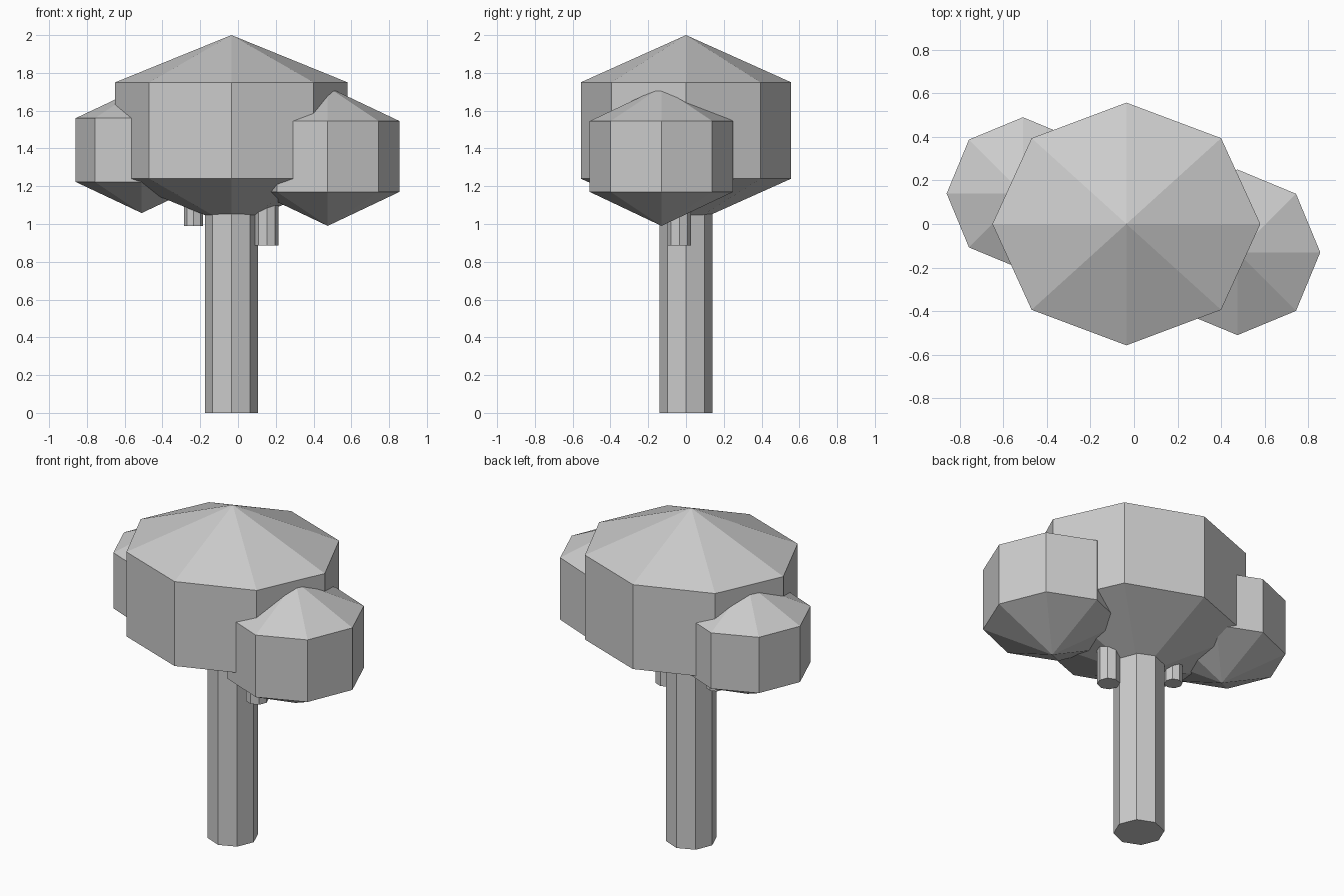
import bpy
import bmesh
from math import cos, sin, tau

SIDES = 8

default_cube = bpy.data.objects.get("Cube")
if default_cube:
    bpy.data.objects.remove(default_cube, do_unlink=True)

# Single plain grey material
grey = bpy.data.materials.new("plain grey")
grey.use_nodes = True
colour = (0.6, 0.6, 0.6, 1)
grey.diffuse_color = colour
grey.node_tree.nodes["Principled BSDF"].inputs["Base Color"].default_value = colour


def prism(name, centre, radii, bottom, top, point=0):
    """Eight-sided prism, closed by flat caps or by pyramids of height point."""
    bm = bmesh.new()
    x, y = centre
    rx, ry = radii
    angles = [tau * i / SIDES for i in range(SIDES)]
    lower, upper = ([bm.verts.new((x + rx * cos(a), y + ry * sin(a), z)) for a in angles]
                    for z in (bottom, top))
    for i in range(SIDES):
        j = (i + 1) % SIDES
        bm.faces.new((lower[i], lower[j], upper[j], upper[i]))
    for ring, z in ((lower, bottom - point), (upper, top + point)):
        if point:
            apex = bm.verts.new((x, y, z))
            for i in range(SIDES):
                bm.faces.new((ring[i], ring[(i + 1) % SIDES], apex))
        else:
            bm.faces.new(ring)
    bmesh.ops.recalc_face_normals(bm, faces=bm.faces[:])
    mesh = bpy.data.meshes.new(name)
    bm.to_mesh(mesh)
    bm.free()
    mesh.materials.append(grey)
    obj = bpy.data.objects.new(name, mesh)
    bpy.context.collection.objects.link(obj)
    return obj


# Trunk and the two branch stubs
prism("trunk", (-0.035, 0), (0.14, 0.14), 0, 1.15)
prism("left_branch", (0.153, -0.035), (0.062, 0.062), 0.885, 1.2)
prism("right_branch", (-0.235, 0.055), (0.051, 0.051), 0.99, 1.25)

# Foliage clumps with pointed tops and undersides
prism("main_crown", (-0.035, 0), (0.615, 0.557), 1.24, 1.75, 0.25)
prism("left_crown", (0.475, -0.13), (0.38, 0.38), 1.17, 1.545, 0.18)
prism("right_crown", (-0.51, 0.14), (0.35, 0.35), 1.223, 1.56, 0.165)
